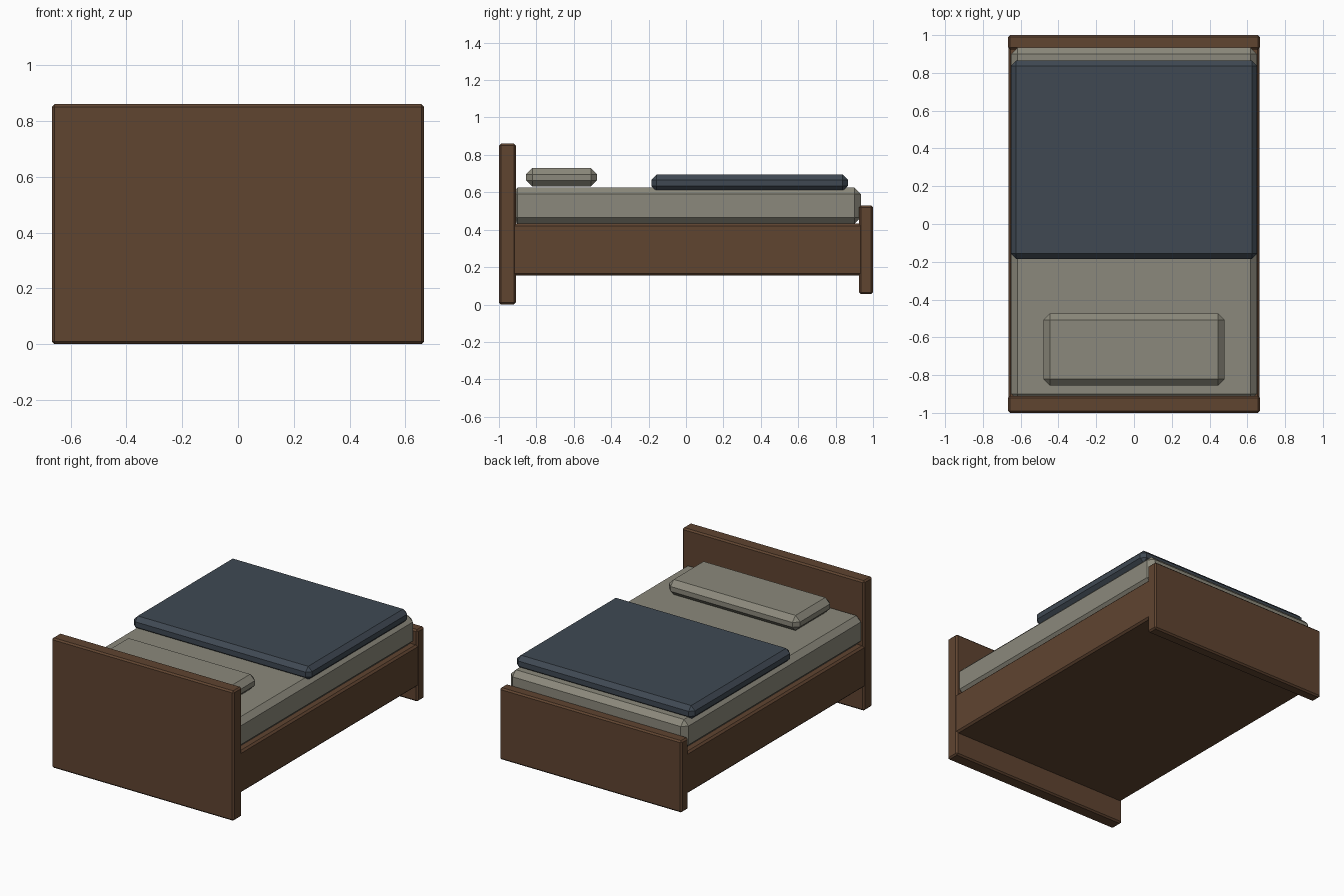
import bpy
import bmesh

cube = bpy.data.objects.get("Cube")
if cube:
    bpy.data.objects.remove(cube, do_unlink=True)


def make_material(name, rgb):
    mat = bpy.data.materials.new(name)
    mat.use_nodes = True
    colour = (*rgb, 1.0)
    mat.diffuse_color = colour
    bsdf = next(n for n in mat.node_tree.nodes if n.type == "BSDF_PRINCIPLED")
    bsdf.inputs["Base Color"].default_value = colour
    return mat


wood = make_material("brown_wood", (0.115, 0.058, 0.03))
linen = make_material("pale_linen", (0.26, 0.25, 0.2))
wool = make_material("navy_wool", (0.05, 0.066, 0.086))


def chamfered_box(name, half_width, y_range, z_range, chamfer, mat):
    """Box centred on x with every edge cut by one flat chamfer."""
    (y0, y1), (z0, z1) = y_range, z_range
    bm = bmesh.new()
    bmesh.ops.create_cube(bm, size=1)
    bmesh.ops.scale(bm, vec=(2 * half_width, y1 - y0, z1 - z0), verts=bm.verts)
    mesh = bpy.data.meshes.new(name)
    bm.to_mesh(mesh)
    bm.free()
    mesh.materials.append(mat)
    obj = bpy.data.objects.new(name, mesh)
    obj.location = (0, (y0 + y1) / 2, (z0 + z1) / 2)
    bpy.context.collection.objects.link(obj)
    bevel = obj.modifiers.new("chamfer", "BEVEL")
    bevel.width = chamfer
    bevel.segments = 1
    return obj


# Wooden bedstead
chamfered_box("headboard", 0.667, (-1, -0.91), (0, 0.86), 0.01, wood)
chamfered_box("footboard", 0.667, (0.925, 1), (0.055, 0.53), 0.01, wood)
chamfered_box("bed_frame", 0.665, (-0.935, 0.945), (0.155, 0.432), 0.012, wood)

# Bedding
chamfered_box("mattress", 0.65, (-0.935, 0.935), (0.432, 0.625), 0.034, linen)
chamfered_box("blanket", 0.652, (-0.185, 0.865), (0.605, 0.695), 0.028, wool)
chamfered_box("pillow", 0.48, (-0.855, -0.475), (0.63, 0.73), 0.034, linen)
